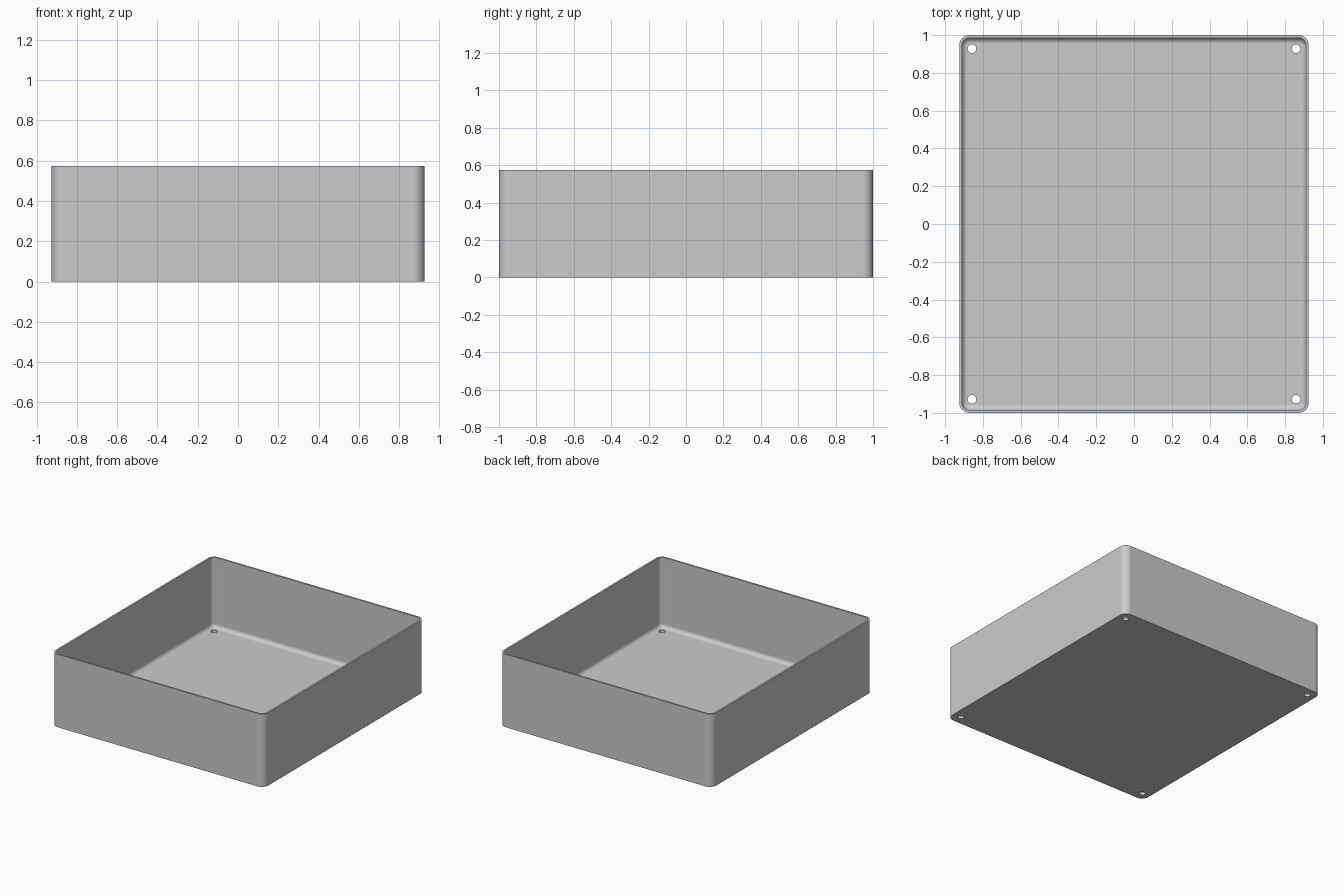
import bpy, bmesh, math

if "Cube" in bpy.data.objects:
    bpy.data.objects.remove(bpy.data.objects["Cube"], do_unlink=True)

WIDTH, DEPTH, HEIGHT = 1.85, 2.0, 0.574
CORNER, WALL, FLOOR, FILLET = 0.055, 0.014, 0.022, 0.031
HOLE_X, HOLE_Y, HOLE_R = 0.858, 0.928, 0.023
STEPS = 8

grey = bpy.data.materials.new("plain_grey")
grey.use_nodes = True
grey.diffuse_color = (0.6, 0.6, 0.6, 1)
grey.node_tree.nodes["Principled BSDF"].inputs["Base Color"].default_value = (0.6, 0.6, 0.6, 1)


def rounded_ring(bm, inset, z):
    """Rounded rectangle of vertices, inset from the outer outline."""
    r = CORNER - inset
    cx, cy = WIDTH / 2 - CORNER, DEPTH / 2 - CORNER
    ring = []
    for q, (sx, sy) in enumerate([(1, 1), (-1, 1), (-1, -1), (1, -1)]):
        for i in range(STEPS + 1):
            a = (q + i / STEPS) * math.pi / 2
            ring.append(bm.verts.new((sx * cx + r * math.cos(a), sy * cy + r * math.sin(a), z)))
    return ring


# Open tray: outer wall, rim, inner wall and filleted floor
bm = bmesh.new()
levels = [(0, 0), (0, HEIGHT), (WALL, HEIGHT)]
for i in range(STEPS + 1):
    a = i / STEPS * math.pi / 2
    levels.append((WALL + FILLET * (1 - math.cos(a)), FLOOR + FILLET * (1 - math.sin(a))))
rings = [rounded_ring(bm, inset, z) for inset, z in levels]
for low, high in zip(rings, rings[1:]):
    n = len(low)
    for i in range(n):
        j = (i + 1) % n
        bm.faces.new((low[i], low[j], high[j], high[i]))
bm.faces.new(rings[0][::-1])
bm.faces.new(rings[-1])
bmesh.ops.recalc_face_normals(bm, faces=bm.faces)
mesh = bpy.data.meshes.new("open_tray")
bm.to_mesh(mesh)
bm.free()
mesh.materials.append(grey)
tray = bpy.data.objects.new("open_tray", mesh)
bpy.context.collection.objects.link(tray)

# Screw holes in the floor corners
cutters = []
for sx in (-1, 1):
    for sy in (-1, 1):
        bpy.ops.mesh.primitive_cylinder_add(vertices=32, radius=HOLE_R, depth=0.2,
                                            location=(sx * HOLE_X, sy * HOLE_Y, 0))
        cutter = bpy.context.object
        cutter.name = "hole_cutter"
        cutter.hide_render = True
        cutter.data.materials.append(grey)
        cutters.append(cutter)

bpy.ops.object.select_all(action='DESELECT')
tray.select_set(True)
bpy.context.view_layer.objects.active = tray
for cutter in cutters:
    cut = tray.modifiers.new("screw_hole", 'BOOLEAN')
    cut.operation = 'DIFFERENCE'
    cut.solver = 'EXACT'
    cut.object = cutter
    bpy.ops.object.modifier_apply(modifier=cut.name)
for cutter in cutters:
    bpy.data.objects.remove(cutter, do_unlink=True)

# Smooth corners, flat walls
bpy.ops.object.shade_smooth_by_angle(angle=math.radians(30))
weighted = tray.modifiers.new("weighted_normals", 'WEIGHTED_NORMAL')
weighted.keep_sharp = True
